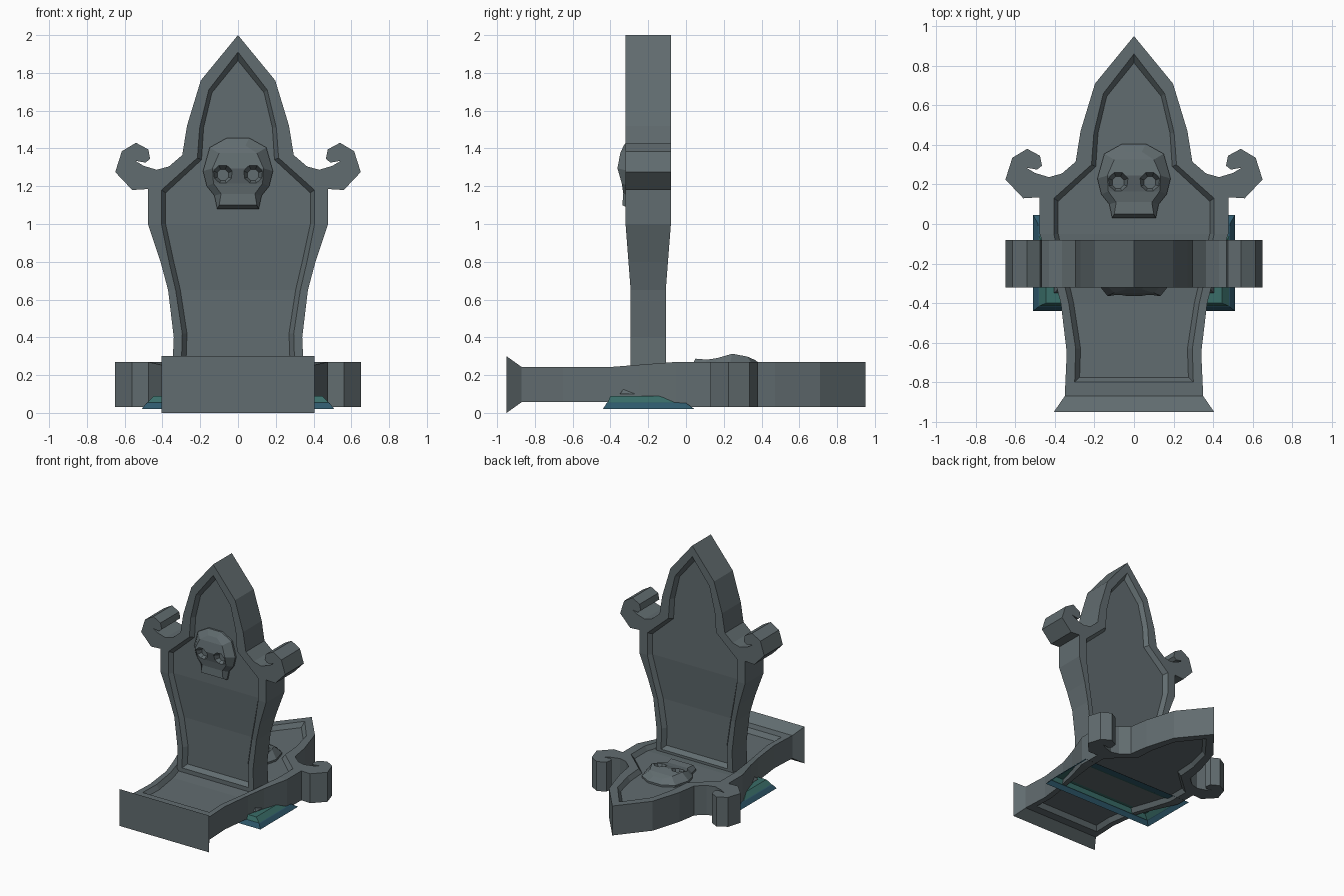
import bpy, bmesh, math
from mathutils import Vector, Matrix
from mathutils.geometry import tessellate_polygon

if "Cube" in bpy.data.objects:
    bpy.data.objects.remove(bpy.data.objects["Cube"])


def material(name, rgb):
    m = bpy.data.materials.new(name)
    m.diffuse_color = (*rgb, 1)
    m.use_nodes = True
    m.node_tree.nodes["Principled BSDF"].inputs["Base Color"].default_value = m.diffuse_color
    return m


STONE = material("grey_stone", (0.12, 0.15, 0.16))
BLUE = material("blue_soil", (0.028, 0.10, 0.15))
GREEN = material("green_moss", (0.042, 0.155, 0.14))


def finish(bm, name, mat):
    bmesh.ops.remove_doubles(bm, verts=bm.verts, dist=1e-5)
    bmesh.ops.recalc_face_normals(bm, faces=bm.faces)
    me = bpy.data.meshes.new(name)
    bm.to_mesh(me)
    bm.free()
    me.materials.append(mat)
    return me


def add(me, name, matrix=Matrix()):
    ob = bpy.data.objects.new(name, me)
    bpy.context.collection.objects.link(ob)
    ob.matrix_world = matrix
    return ob


def loop(half):
    """Right half from bottom to top, then mirrored back down."""
    return half + [(-p[0], *p[1:]) for p in reversed(half) if p[0] > 0]


def thick(t):
    """Half thickness of the slab along its length."""
    return 0.093 + 0.027 * min(1, max(0, (t + 0.40) / 0.35))


# Slab profile: right half, with the curled side arm
OUTER = [(.35, -.87), (.34, -.65), (.37, -.40), (.41, -.25), (.477, -.05),
         (.477, .135), (.56, .13), (.65, .225), (.615, .335), (.54, .38),
         (.475, .345), (.465, .295), (.49, .275), (.545, .285), (.50, .258),
         (.43, .237), (.365, .255), (.295, .315), (.27, .47), (.197, .71), (0, .95)]
RECESS = [(.30, -.80), (.295, -.63), (.33, -.40), (.365, -.25), (.405, -.05),
          (.405, .13), (.215, .30), (.203, .46), (.155, .66), (0, .86)]
PANEL = [(.275, -.775), (.27, -.63), (.305, -.40), (.34, -.25), (.383, -.05),
         (.383, .115), (.193, .29), (.182, .46), (.138, .645), (0, .815)]


def slab_mesh():
    bm = bmesh.new()

    def face(*pts):
        bm.faces.new([bm.verts.new(p) for p in pts])

    outer, recess, panel = loop(OUTER), loop(RECESS), loop(PANEL)
    flat = outer + recess
    tris = tessellate_polygon([[Vector((x, t, 0)) for x, t in l] for l in (outer, recess)])
    for s in (1, -1):
        def at(p, sink=0):
            return (p[0], p[1], s * (thick(p[1]) - sink))
        # raised frame
        for tri in tris:
            face(*[at(flat[i]) for i in tri])
        # sloped recess edge
        n = len(recess)
        for i in range(n):
            j = (i + 1) % n
            face(at(recess[i]), at(recess[j]), at(panel[j], .035), at(panel[i], .035))
        # sunken panel in strips across
        for a, b in zip(PANEL, PANEL[1:]):
            pts = [a, b] + ([(-b[0], b[1])] if b[0] else []) + [(-a[0], a[1])]
            face(*[at(p, .035) for p in pts])
    # outside walls
    for a, b in zip(outer, outer[1:]):
        ha, hb = thick(a[1]), thick(b[1])
        face((*a, -ha), (*b, -hb), (*b, hb), (*a, ha))
    # flared foot
    corners = [(1, 1), (-1, 1), (-1, -1), (1, -1)]
    top = [(sx * .35, -.87, sz * .093) for sx, sz in corners]
    low = [(sx * .405, -.95, sz * .15) for sx, sz in corners]
    for i in range(4):
        j = (i + 1) % 4
        face(top[i], top[j], low[j], low[i])
    face(*low)
    return finish(bm, "slab", STONE)


def skull_mesh():
    bm = bmesh.new()
    rim = [(.11, .03), (.125, .10), (.165, .15), (.185, .23), (.15, .355), (.06, .405)]
    brow = [(.10, .05, .137), (.09, .11, .132), (.13, .165, .14),
            (.135, .245, .163), (.10, .325, .148), (.04, .365, .13)]
    rings = [[bm.verts.new(p) for p in loop(h)] for h in
             ([(*p, .05) for p in rim], [(*p, .10) for p in rim], brow)]
    n = len(rings[0])
    for lo, hi in zip(rings, rings[1:]):
        for i in range(n):
            j = (i + 1) % n
            bm.faces.new((lo[i], lo[j], hi[j], hi[i]))
    bm.faces.new(rings[0])
    f = rings[-1]
    for i in range(n // 2 - 1):
        bm.faces.new((f[i], f[i + 1], f[n - 2 - i], f[n - 1 - i]))
    skull = add(finish(bm, "skull", STONE), "skull_blank")
    # tapered eye sockets
    bm = bmesh.new()
    for s in (1, -1):
        bmesh.ops.create_cone(bm, cap_ends=True, segments=8, radius1=.032, radius2=.085,
                              depth=.12,
                              matrix=Matrix.Translation((s * .08, .21, .17))
                              @ Matrix.Rotation(math.pi / 8, 4, 'Z'))
    cutter = add(finish(bm, "eye_cutter", STONE), "eye_cutter")
    cutter.hide_render = True
    mod = skull.modifiers.new("eyes", 'BOOLEAN')
    mod.operation, mod.solver, mod.object = 'DIFFERENCE', 'EXACT', cutter
    deps = bpy.context.evaluated_depsgraph_get()
    me = bpy.data.meshes.new_from_object(skull.evaluated_get(deps))
    bpy.data.objects.remove(skull)
    bpy.data.objects.remove(cutter)
    return me


def mound(name, mat, levels, closed):
    """Stacked rectangles: (half width, front y, back y, z); open underneath."""
    bm = bmesh.new()
    rings = [[bm.verts.new(p) for p in ((-w, a, z), (w, a, z), (w, b, z), (-w, b, z))]
             for w, a, b, z in levels]
    for lo, hi in zip(rings, rings[1:]):
        for i in range(4):
            j = (i + 1) % 4
            bm.faces.new((lo[i], lo[j], hi[j], hi[i]))
    if closed:
        bm.faces.new(rings[-1])
    add(finish(bm, name, mat), name)


# One lying and one standing stone, each with a skull on its front
slab, skull = slab_mesh(), skull_mesh()
lying = Matrix.Translation((0, 0, .15))
standing = Matrix.Translation((0, -.2, 1.05)) @ Matrix.Rotation(math.pi / 2, 4, 'X')
for label, mtx in (("lying", lying), ("standing", standing)):
    add(slab, label + "_stone", mtx)
    add(skull, label + "_skull", mtx)

# Earth mound under the standing stone
mound("mound_soil", BLUE, [(.51, -.44, .045, .02), (.485, -.42, .0, .052),
                           (.48, -.415, -.06, .055)], False)
mound("mound_moss", GREEN, [(.48, -.415, -.06, .055), (.445, -.40, -.14, .09)], True)
